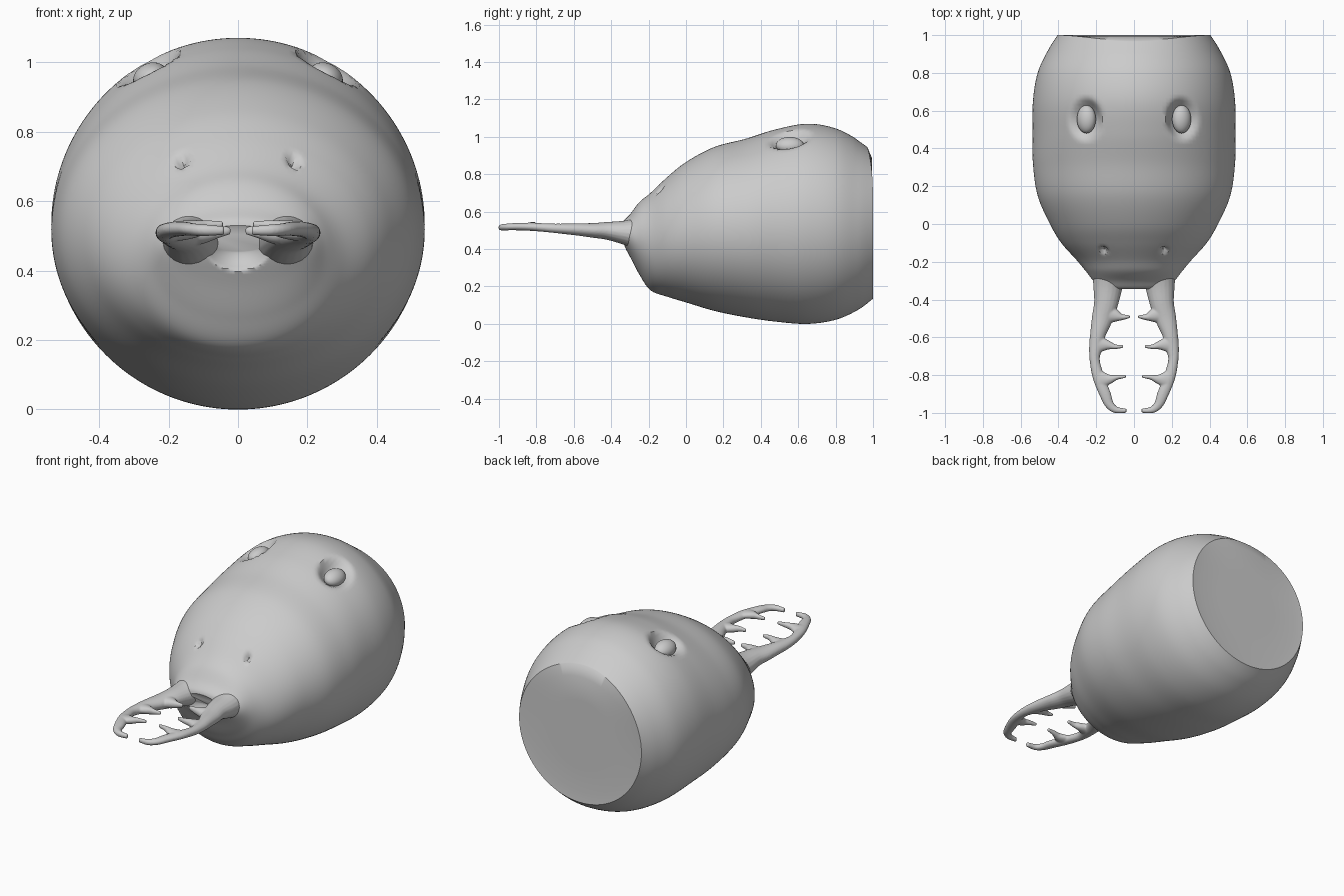
import bpy, bmesh, math
from mathutils import Vector

if "Cube" in bpy.data.objects:
    bpy.data.objects.remove(bpy.data.objects["Cube"])


def spline(rows, steps):
    """Catmull-Rom interpolation through rows of numbers."""
    out = []
    n = len(rows)
    for i in range(n - 1):
        p = [rows[max(0, min(n - 1, i + k))] for k in (-1, 0, 1, 2)]
        for s in range(steps):
            t = s / steps
            out.append([0.5 * (2 * b + (c - a) * t + (2 * a - 5 * b + 4 * c - d) * t * t
                               + (3 * b - a - 3 * c + d) * t ** 3) for a, b, c, d in zip(*p)])
    out.append(list(rows[-1]))
    return out


def loft(bm, rings):
    """Bridge closed rings of points and cap both ends."""
    vr = [[bm.verts.new(p) for p in r] for r in rings]
    n = len(vr[0])
    for a, b in zip(vr, vr[1:]):
        for i in range(n):
            bm.faces.new((a[i], a[(i + 1) % n], b[(i + 1) % n], b[i]))
    bm.faces.new(vr[0][::-1])
    bm.faces.new(vr[-1])


def finish(bm, name):
    bmesh.ops.recalc_face_normals(bm, faces=bm.faces)
    me = bpy.data.meshes.new(name)
    bm.to_mesh(me)
    bm.free()
    ob = bpy.data.objects.new(name, me)
    bpy.context.collection.objects.link(ob)
    bpy.ops.object.select_all(action='DESELECT')
    ob.select_set(True)
    bpy.context.view_layer.objects.active = ob
    bpy.ops.object.shade_smooth_by_angle(angle=math.radians(40))
    return ob


# Head: y, half width, bottom z, top z
profile = [
    (-0.345, 0.10, 0.455, 0.53), (-0.335, 0.17, 0.425, 0.55), (-0.30, 0.215, 0.36, 0.585),
    (-0.25, 0.255, 0.265, 0.65), (-0.19, 0.305, 0.18, 0.70), (-0.10, 0.385, 0.145, 0.785),
    (0.0, 0.445, 0.115, 0.865), (0.15, 0.51, 0.07, 0.945), (0.32, 0.535, 0.035, 0.99),
    (0.48, 0.537, 0.012, 1.04), (0.65, 0.535, 0.0, 1.07), (0.80, 0.51, 0.022, 1.045),
    (0.92, 0.455, 0.075, 0.985), (1.0, 0.405, 0.135, 0.945)]
SEG = 160
rings = []
for y, w, zb, zt in spline(profile, 8):
    tilt = 0.03 * max(0, (y - 0.9) / 0.1)
    ring = []
    for i in range(SEG):
        a = 2 * math.pi * i / SEG
        ring.append(Vector((w * math.cos(a), y - tilt * max(0, math.sin(a)) ** 4,
                            (zb + zt) / 2 + (zt - zb) / 2 * math.sin(a))))
    rings.append(ring)
rear_centre = Vector((0, 1.0, 0.54))
for k in (0.85, 0.5):
    rings.append([Vector((p.x * k, 0.995, 0.54 + (p.z - 0.54) * k)) for p in rings[104]])
bm = bmesh.new()
loft(bm, rings)

# Eye sockets, nostrils and mouth hollow: centre x, y, radii, depth, inward direction
dents = [(0.255, 0.555, 0.09, 0.12, 0.075, Vector((-0.5, 0.1, -1)).normalized()),
         (0.16, -0.14, 0.02, 0.022, 0.03, Vector((-0.2, 0.7, -0.7)))]
for v in bm.verts:
    for cx, cy, rx, ry, depth, d in dents:
        q = ((abs(v.co.x) - cx) / rx) ** 2 + ((v.co.y - cy) / ry) ** 2
        if q < 1 and v.co.z > 0.55:
            sx = 1 if v.co.x > 0 else -1
            v.co += Vector((d.x * sx, d.y, d.z)) * depth * (1 - q) ** 1.5
    q = (v.co.x / 0.09) ** 2 + ((v.co.z - 0.46) / 0.06) ** 2
    if q < 1 and v.co.y < -0.2:
        v.co.y += 0.05 * (1 - q)
finish(bm, "head")

# Eyeballs
for side, label in ((1, "left"), (-1, "right")):
    bpy.ops.mesh.primitive_uv_sphere_add(segments=32, ring_count=16,
                                         location=(side * 0.252, 0.555, 0.955))
    eye = bpy.context.object
    eye.name = label + "_eye"
    eye.scale = (0.052, 0.075, 0.042)
    eye.rotation_euler = (0, side * math.radians(27), 0)
    bpy.ops.object.shade_smooth()


def tube(bm, rows):
    """Tapered elliptical tube; rows are x, y, z, side radius, height radius."""
    pts = spline(rows, 6)
    rs = []
    for i, (x, y, z, r, h) in enumerate(pts):
        a, b = pts[max(0, i - 1)], pts[min(len(pts) - 1, i + 1)]
        t = Vector((b[0] - a[0], b[1] - a[1], 0)).normalized()
        n = Vector((-t.y, t.x, 0))
        rs.append([Vector((x, y, z)) + n * r * math.cos(k * math.pi / 10)
                   + Vector((0, 0, h * math.sin(k * math.pi / 10))) for k in range(20)])
    loft(bm, rs)


# Mandible arm with three inner teeth
bm = bmesh.new()
tube(bm, [(0.13, -0.24, 0.48, 0.09, 0.09), (0.138, -0.33, 0.487, 0.078, 0.065),
          (0.148, -0.42, 0.497, 0.064, 0.048), (0.168, -0.50, 0.50, 0.056, 0.039),
          (0.190, -0.58, 0.505, 0.042, 0.033), (0.202, -0.65, 0.508, 0.036, 0.028),
          (0.208, -0.72, 0.512, 0.027, 0.024), (0.188, -0.81, 0.518, 0.031, 0.022),
          (0.153, -0.90, 0.520, 0.030, 0.020), (0.130, -0.955, 0.518, 0.024, 0.018),
          (0.095, -0.984, 0.516, 0.018, 0.017), (0.04, -0.988, 0.515, 0.011, 0.013)])
for tooth in (
        [(0.16, -0.47, 0.50, 0.062, 0.036), (0.10, -0.485, 0.505, 0.036, 0.028),
         (0.065, -0.493, 0.51, 0.017, 0.02), (0.022, -0.49, 0.515, 0.008, 0.011)],
        [(0.20, -0.635, 0.508, 0.055, 0.027), (0.14, -0.641, 0.512, 0.026, 0.022),
         (0.10, -0.65, 0.517, 0.013, 0.016), (0.057, -0.648, 0.52, 0.008, 0.01)],
        [(0.185, -0.825, 0.52, 0.055, 0.022), (0.13, -0.822, 0.525, 0.026, 0.02),
         (0.09, -0.812, 0.53, 0.013, 0.015), (0.043, -0.807, 0.533, 0.008, 0.01)]):
    tube(bm, tooth)
arm = finish(bm, "mandibles")
m = arm.modifiers.new("blend", 'REMESH')
m.mode = 'VOXEL'
m.voxel_size = 0.0045
m.use_smooth_shade = True
m = arm.modifiers.new("soften", 'SMOOTH')
m.factor = 0.5
m.iterations = 6
arm.modifiers.new("both_sides", 'MIRROR').use_mirror_merge = False
